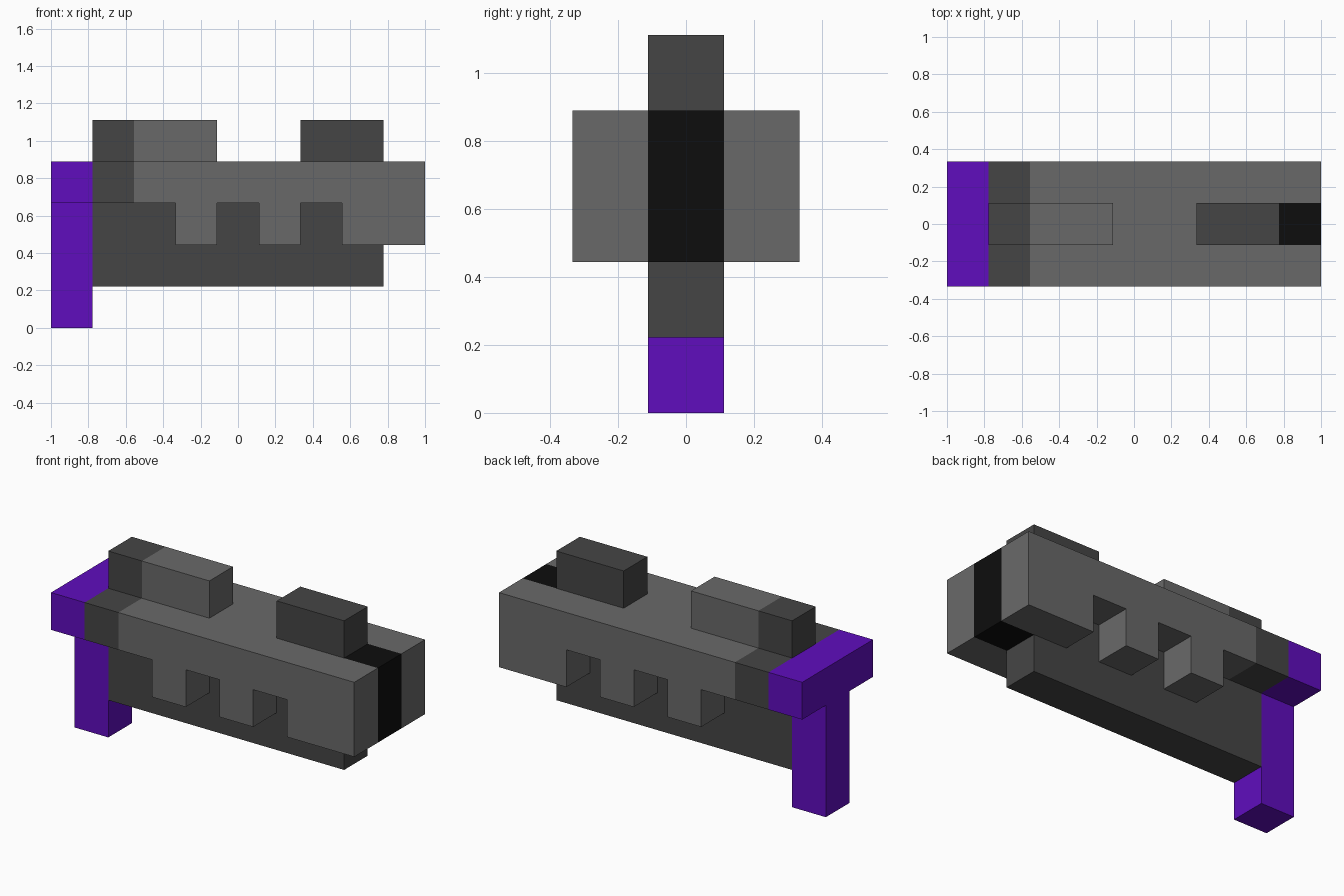
import bpy
import bmesh
from mathutils import Vector

cube = bpy.data.objects.get("Cube")
if cube:
    bpy.data.objects.remove(cube, do_unlink=True)

U = 2 / 9  # side of one block


def make_material(name, rgb):
    mat = bpy.data.materials.new(name)
    mat.use_nodes = True
    mat.diffuse_color = (*rgb, 1)
    mat.node_tree.nodes["Principled BSDF"].inputs["Base Color"].default_value = (*rgb, 1)
    return mat


MATERIALS = {
    "purple": make_material("purple", (0.115, 0.004, 0.515)),
    "light": make_material("mid_grey", (0.141, 0.141, 0.141)),
    "dark": make_material("dark_grey", (0.060, 0.060, 0.060)),
    "black": make_material("near_black", (0.004, 0.004, 0.004)),
}

# Each part is a list of (colour, x range, y range, z range) in whole blocks
PARTS = {
    "rear_grip": [
        ("purple", (0, 1), (0, 3), (3, 4)),   # crossbar
        ("purple", (0, 1), (1, 2), (0, 3)),   # leg
    ],
    "core": [("dark", (1, 8), (1, 2), (1, 3))],
    "muzzle": [("black", (8, 9), (1, 2), (2, 4))],
    "shell": [
        ("dark", (1, 2), (0, 3), (3, 4)),     # rear band
        ("light", (2, 8), (0, 3), (3, 4)),    # upper deck
        ("light", (8, 9), (0, 1), (3, 4)),    # deck beside the muzzle
        ("light", (8, 9), (2, 3), (3, 4)),
    ] + [
        ("light", xs, ys, (2, 3))             # hanging side teeth
        for ys in ((0, 1), (2, 3)) for xs in ((3, 4), (5, 6), (7, 9))
    ],
    "rear_sight": [
        ("dark", (1, 2), (1, 2), (4, 5)),
        ("light", (2, 4), (1, 2), (4, 5)),
    ],
    "front_sight": [("dark", (6, 8), (1, 2), (4, 5))],
}


def cells(boxes):
    """Map every block position in the boxes to its colour."""
    return {(x, y, z): colour
            for colour, xs, ys, zs in boxes
            for x in range(*xs) for y in range(*ys) for z in range(*zs)}


def block_face(bm, cell, axis, sign):
    """Add the square on one side of a block, facing outward."""
    n, a = Vector((0, 0, 0)), Vector((0, 0, 0))
    n[axis], a[(axis + 1) % 3] = sign, 1
    b = n.cross(a)
    centre = Vector(cell) + Vector((0.5, 0.5, 0.5)) + n / 2
    corners = [centre + (a * i + b * j) / 2
               for i, j in ((-1, -1), (1, -1), (1, 1), (-1, 1))]
    offset = Vector((4.5, 1.5, 0))
    return bm.faces.new([bm.verts.new((c - offset) * U) for c in corners])


solid = set()
for boxes in PARTS.values():
    solid |= set(cells(boxes))

# Build only the outer surface of each part and merge its flat areas
for name, boxes in PARTS.items():
    bm = bmesh.new()
    colours = sorted({box[0] for box in boxes})
    for cell, colour in cells(boxes).items():
        for axis in range(3):
            for sign in (-1, 1):
                neighbour = list(cell)
                neighbour[axis] += sign
                if tuple(neighbour) not in solid:
                    block_face(bm, cell, axis, sign).material_index = colours.index(colour)
    bmesh.ops.remove_doubles(bm, verts=bm.verts[:], dist=0.001)
    bmesh.ops.dissolve_limit(bm, angle_limit=0.01, verts=bm.verts[:],
                             edges=bm.edges[:], delimit={'MATERIAL'})
    mesh = bpy.data.meshes.new(name)
    bm.to_mesh(mesh)
    bm.free()
    for colour in colours:
        mesh.materials.append(MATERIALS[colour])
    bpy.context.collection.objects.link(bpy.data.objects.new(name, mesh))
